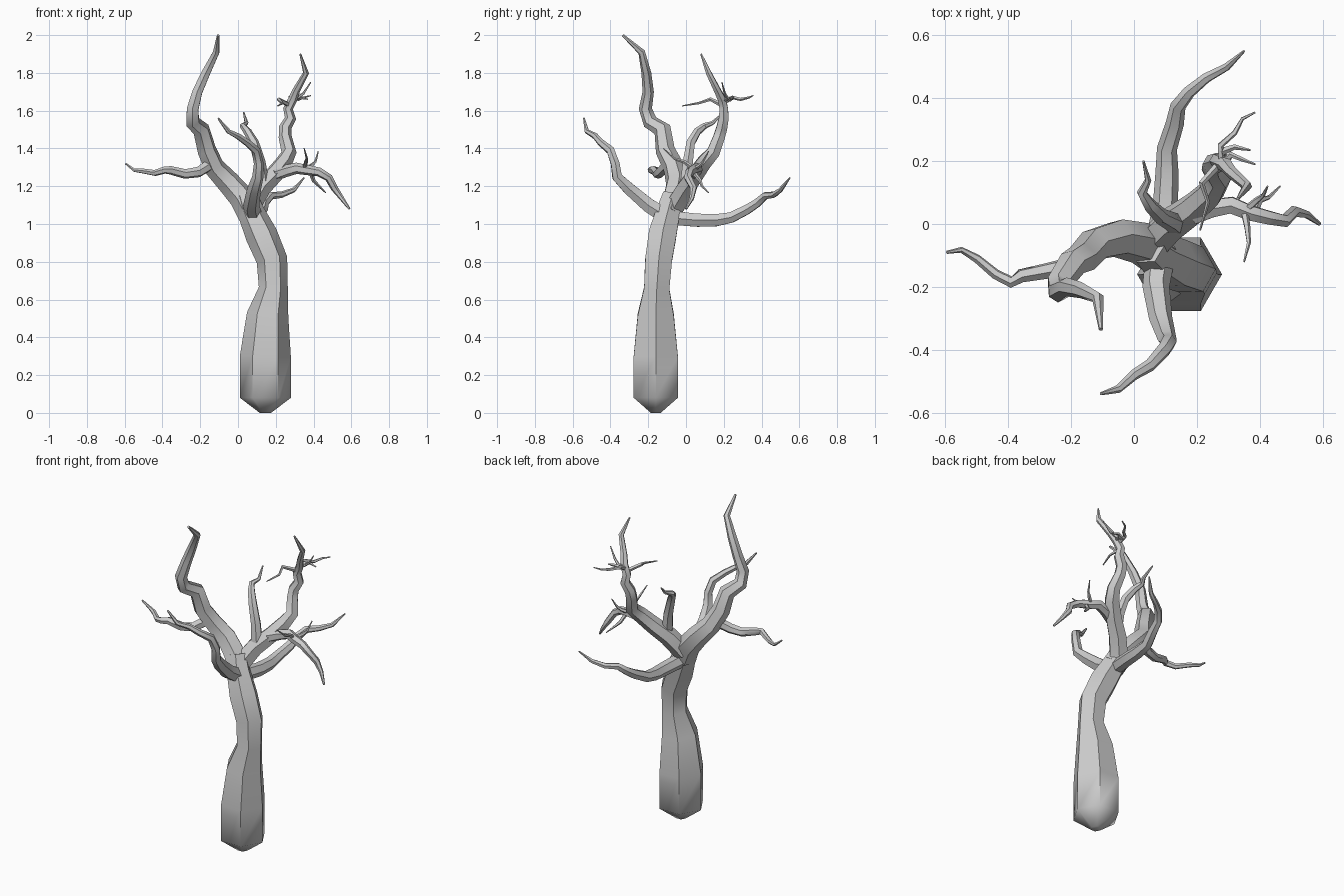
import bpy, bmesh, math
from mathutils import Vector


def limb(name, pts, radii, sides=6):
    """Sweep a tapering polygon along a path; radii are spread evenly along the points."""
    pts = [Vector(p) for p in pts]
    n = len(pts)
    bm = bmesh.new()
    axis, prev, rings = Vector((1, 0, 0)), None, []
    for i, p in enumerate(pts):
        t = (pts[min(i + 1, n - 1)] - pts[max(i - 1, 0)]).normalized()
        if prev is None:
            if abs(t.x) > 0.9:
                axis = Vector((0, 0, 1))
        else:
            axis = prev.rotation_difference(t) @ axis
        axis = (axis - t * axis.dot(t)).normalized()
        side = t.cross(axis)
        prev = t
        f = i / (n - 1) * (len(radii) - 1)
        k = min(int(f), len(radii) - 2)
        r = radii[k] + (radii[k + 1] - radii[k]) * (f - k)
        rings.append([bm.verts.new(p + r * (math.cos(a) * axis + math.sin(a) * side))
                      for a in (2 * math.pi * j / sides for j in range(sides))])
    for a, b in zip(rings, rings[1:]):
        for j in range(sides):
            k = (j + 1) % sides
            bm.faces.new((a[j], a[k], b[k], b[j]))
    bm.faces.new(rings[0][::-1])
    bm.faces.new(rings[-1])
    me = bpy.data.meshes.new(name)
    bm.to_mesh(me)
    bm.free()
    ob = bpy.data.objects.new(name, me)
    bpy.context.collection.objects.link(ob)
    bpy.context.view_layer.objects.active = ob
    ob.select_set(True)
    bpy.ops.object.shade_smooth_by_angle(angle=math.radians(50))
    ob.select_set(False)


# Trunk: swollen hexagonal base, narrow waist, leaning crown
limb("trunk",
     [(.145, -.16, 0), (.145, -.16, .08), (.145, -.16, .3), (.157, -.16, .52),
      (.187, -.155, .66), (.18, -.145, .81), (.125, -.125, .94), (.07, -.095, 1.06),
      (.04, -.07, 1.15)],
     [.03, .135, .135, .11, .077, .082, .085, .072, .06])

# Tall left limb
limb("left_limb",
     [(.07, -.09, 1.05), (.02, -.06, 1.14), (-.05, -.045, 1.22), (-.125, -.065, 1.3),
      (-.165, -.11, 1.39), (-.195, -.125, 1.5), (-.24, -.19, 1.54), (-.24, -.215, 1.61),
      (-.215, -.2, 1.7), (-.17, -.21, 1.8), (-.115, -.235, 1.91), (-.105, -.335, 2.0)],
     [.072, .068, .063, .056, .052, .047, .04, .035, .03, .026, .019, .007])
limb("left_side_branch",
     [(-.14, -.09, 1.32), (-.21, -.135, 1.275), (-.28, -.15, 1.265), (-.36, -.165, 1.285),
      (-.39, -.185, 1.285), (-.44, -.16, 1.27), (-.5, -.11, 1.28), (-.55, -.082, 1.285),
      (-.595, -.09, 1.32)],
     [.032, .026, .019, .014, .005])

# Right limb rising at the back
limb("right_limb",
     [(.06, -.06, 1.09), (.12, 0, 1.19), (.19, .05, 1.26), (.245, .1, 1.33),
      (.27, .145, 1.38), (.25, .175, 1.46), (.25, .19, 1.51), (.278, .2, 1.56),
      (.265, .2, 1.61), (.29, .19, 1.66), (.31, .165, 1.71), (.36, .12, 1.8),
      (.33, .08, 1.9)],
     [.058, .055, .05, .045, .04, .035, .033, .03, .026, .024, .02, .016, .005])
limb("right_side_branch",
     [(.19, .03, 1.26), (.25, .05, 1.28), (.31, .06, 1.295), (.37, .035, 1.285),
      (.43, .02, 1.275), (.48, .01, 1.245), (.51, .04, 1.19), (.55, .03, 1.135),
      (.59, .0, 1.08)],
     [.035, .03, .024, .019, .006])

# Front limb
limb("front_limb",
     [(.085, -.09, 1.03), (.07, -.2, 1.1), (.085, -.3, 1.185), (.105, -.365, 1.25),
      (.11, -.375, 1.32), (.095, -.4, 1.39), (.05, -.45, 1.43), (0, -.48, 1.465),
      (-.05, -.525, 1.49), (-.105, -.54, 1.56)],
     [.048, .043, .037, .03, .026, .024, .02, .017, .013, .005])

# Back limb
limb("back_limb",
     [(.08, -.05, 1.03), (.1, .06, 1.02), (.105, .16, 1.02), (.105, .24, 1.035),
      (.13, .32, 1.075), (.14, .375, 1.11), (.175, .42, 1.15), (.23, .465, 1.155),
      (.295, .5, 1.18), (.35, .55, 1.245)],
     [.042, .04, .037, .032, .029, .025, .021, .017, .013, .004])

# Small upright branch between the limbs
limb("middle_branch",
     [(.13, .0, 1.22), (.115, .01, 1.33), (.085, .025, 1.43), (.05, .06, 1.49),
      (.025, .1, 1.52), (.045, .14, 1.535), (.03, .2, 1.59)],
     [.035, .028, .022, .014, .004])

# Fine twigs
twigs = [
    [(.28, .19, 1.64), (.275, .25, 1.67), (.32, .29, 1.66), (.345, .335, 1.67), (.385, .355, 1.68)],
    [(.28, .19, 1.65), (.31, .22, 1.665), (.345, .205, 1.69), (.385, .19, 1.75)],
    [(.28, .23, 1.66), (.32, .245, 1.67), (.37, .235, 1.66)],
    [(.27, .19, 1.63), (.215, .13, 1.66), (.235, .07, 1.64), (.21, -.02, 1.625)],
    [(.35, .045, 1.29), (.36, -.01, 1.33), (.365, -.06, 1.345), (.35, -.12, 1.4)],
    [(.35, .04, 1.29), (.39, .075, 1.31), (.41, .09, 1.33), (.425, .12, 1.385)],
    [(.38, .03, 1.285), (.4, .075, 1.23), (.43, .085, 1.2), (.465, .12, 1.165)],
]
for i, path in enumerate(twigs, 1):
    limb(f"twig_{i}", path, [.013, .009, .003], sides=5)
